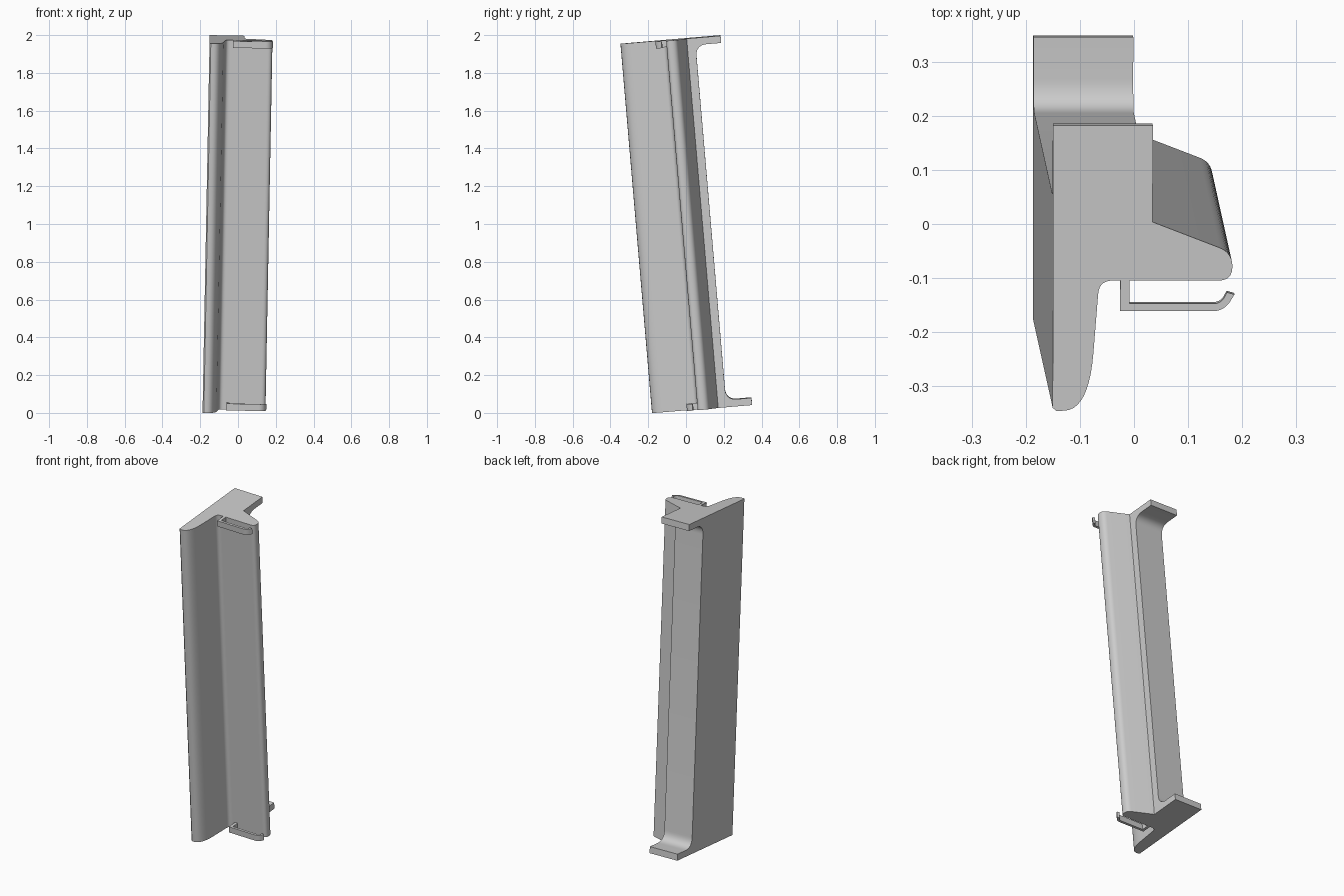
import bpy, bmesh
from mathutils import Vector, Matrix

if "Cube" in bpy.data.objects:
    bpy.data.objects.remove(bpy.data.objects["Cube"])

grey = bpy.data.materials.new("plain grey")
grey.use_nodes = True
grey.diffuse_color = (0.6, 0.6, 0.6, 1)
grey.node_tree.nodes["Principled BSDF"].inputs["Base Color"].default_value = grey.diffuse_color

# Leaning frame: the bar runs along its own w axis
lean = Vector((0.037, -0.167, 1.955))
LENGTH = lean.length
w = lean.normalized()
u = Vector((w.z, 0, -w.x)).normalized()
v = w.cross(u)
corner = Vector((-0.15, 0.183, 2.0))
origin = corner - u * corner.x - v * corner.y - w * LENGTH
frame = Matrix((u, v, w)).transposed().to_4x4()
frame.translation = origin


def rounded(points, steps=10):
    """Outline from (x, y, tangent length in, tangent length out) corners."""
    out = []
    for i, (x, y, *r) in enumerate(points):
        p = Vector((x, y))
        if not r:
            out.append(p)
            continue
        before = Vector(points[i - 1][:2])
        after = Vector(points[(i + 1) % len(points)][:2])
        a = p + (before - p).normalized() * r[0]
        b = p + (after - p).normalized() * r[-1]
        for k in range(steps + 1):
            t = k / steps
            out.append(a * (1 - t) ** 2 + p * 2 * t * (1 - t) + b * t * t)
    return out


def extrude(name, outline, start, end, place):
    """Prism of an outline; place maps outline x, y and depth to u, v, w."""
    bm = bmesh.new()
    face = bm.faces.new([bm.verts.new(place(p.x, p.y, start)) for p in outline])
    grown = bmesh.ops.extrude_face_region(bm, geom=[face])["geom"]
    shift = Vector(place(0, 0, end)) - Vector(place(0, 0, start))
    bmesh.ops.translate(bm, vec=shift, verts=[g for g in grown if isinstance(g, bmesh.types.BMVert)])
    bmesh.ops.recalc_face_normals(bm, faces=bm.faces)
    mesh = bpy.data.meshes.new(name)
    bm.to_mesh(mesh)
    bm.free()
    mesh.materials.append(grey)
    obj = bpy.data.objects.new(name, mesh)
    obj.matrix_world = frame
    bpy.context.collection.objects.link(obj)
    return obj


def along_bar(x, y, d):
    return (x, y, d)


def across_bar(x, y, d):
    return (d, x, y)


# Bar: curved blade at the front, rounded wing to the left, foot at the back
bar = extrude("bar", rounded([
    (-0.15, 0.183), (-0.15, -0.343), (-0.143, -0.349),
    (-0.083, -0.346, 0.045, 0.105), (-0.064, -0.106, 0.025),
    (0.183, -0.106, 0.026), (0.183, -0.054, 0.026),
    (0.035, 0.003), (0.035, 0.183)]), 0, LENGTH, along_bar)

# Recess in the back that leaves a filleted flange at each end
FLANGE = 0.038
cutter = extrude("recess_cutter", rounded([
    (0.047, FLANGE, 0.06), (0.4, FLANGE),
    (0.4, LENGTH - FLANGE), (0.047, LENGTH - FLANGE, 0.06)]), -0.3, 0.3, across_bar)
cutter.hide_render = True
cut = bar.modifiers.new("recess", "BOOLEAN")
cut.operation = "DIFFERENCE"
cut.solver = "EXACT"
cut.object = cutter
bpy.context.view_layer.update()
bpy.context.view_layer.objects.active = bar
bpy.ops.object.modifier_apply(modifier="recess")
bpy.data.objects.remove(cutter)

# Hooked clips on the front of the wing, flush with both ends
hook = rounded([
    (-0.025, -0.104), (-0.025, -0.163), (0.168, -0.163, 0.022),
    (0.187, -0.132), (0.173, -0.128), (0.162, -0.149, 0.014),
    (-0.008, -0.149), (-0.008, -0.104)])
WIDTH = 0.036
clips = [extrude("lower_clip", hook, 0, WIDTH, along_bar),
         extrude("upper_clip", hook, LENGTH - WIDTH, LENGTH, along_bar)]

# Smooth the curves, keep the edges
bpy.ops.object.select_all(action="DESELECT")
for obj in [bar] + clips:
    obj.select_set(True)
bpy.context.view_layer.objects.active = bar
bpy.ops.object.shade_smooth_by_angle(angle=0.5)
